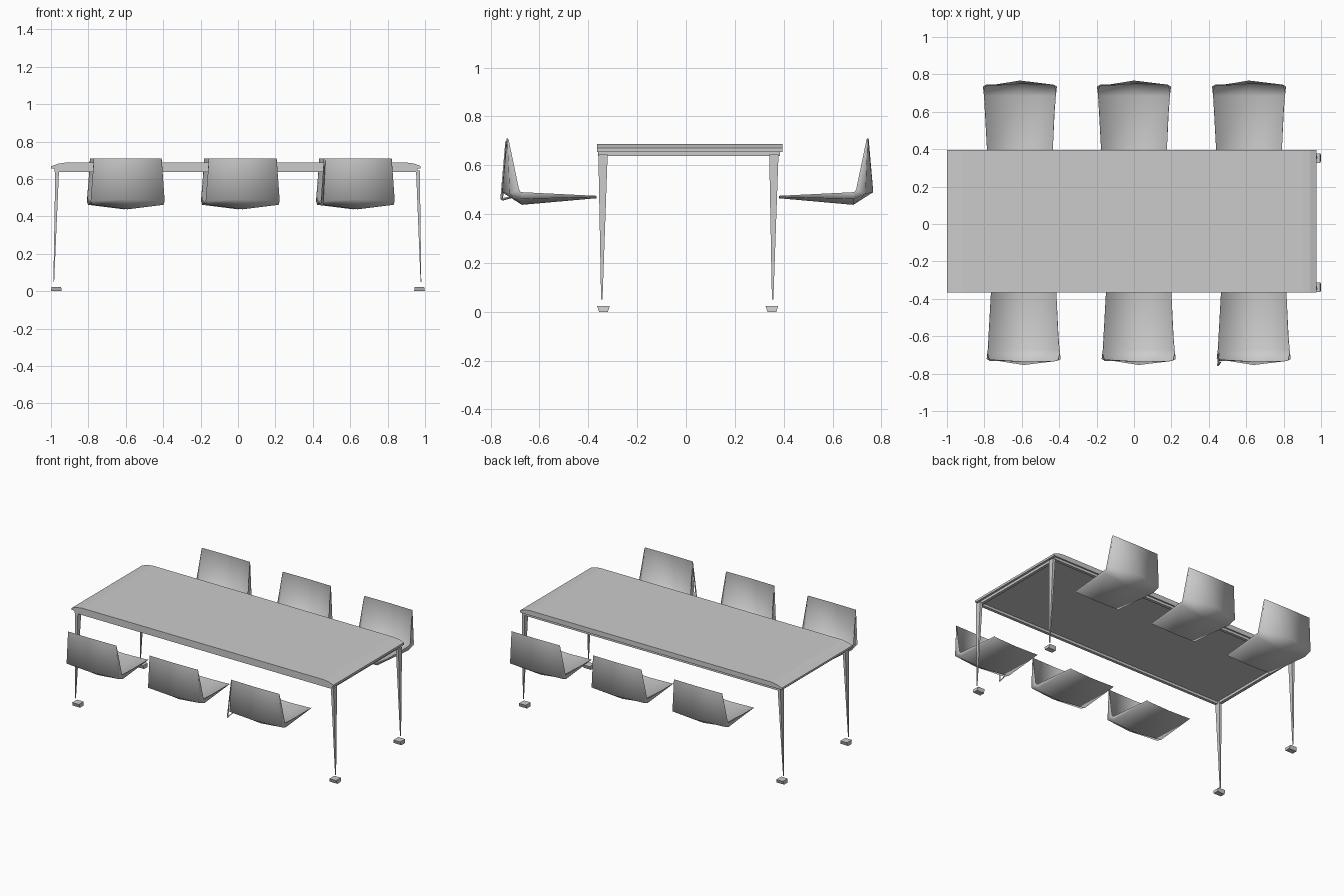
import bpy, bmesh
from mathutils import Vector

if "Cube" in bpy.data.objects:
    bpy.data.objects.remove(bpy.data.objects["Cube"])


def make_object(name, verts, faces, smooth=False):
    mesh = bpy.data.meshes.new(name)
    mesh.from_pydata(verts, [], faces)
    bm = bmesh.new()
    bm.from_mesh(mesh)
    bmesh.ops.recalc_face_normals(bm, faces=bm.faces)
    bm.to_mesh(mesh)
    bm.free()
    for p in mesh.polygons:
        p.use_smooth = smooth
    obj = bpy.data.objects.new(name, mesh)
    bpy.context.collection.objects.link(obj)
    return obj


def loft(name, bottom, top):
    """Closed solid between two outlines with the same number of points."""
    n = len(bottom)
    sides = [(i, (i + 1) % n, n + (i + 1) % n, n + i) for i in range(n)]
    return make_object(name, bottom + top,
                       sides + [tuple(range(n)), tuple(range(n, 2 * n))])


def rect(cx, cy, z, hx, hy):
    return [(cx - hx, cy - hy, z), (cx + hx, cy - hy, z),
            (cx + hx, cy + hy, z), (cx - hx, cy + hy, z)]


def strut(name, a, b, ra, rb):
    """Thin tapered bar from a to b."""
    a, b = Vector(a), Vector(b)
    axis = (b - a).normalized()
    u = axis.orthogonal().normalized()
    v = axis.cross(u)
    ring = lambda c, r: [tuple(c + s * r * u + t * r * v)
                         for s, t in ((-1, -1), (1, -1), (1, 1), (-1, 1))]
    return loft(name, ring(a, ra), ring(b, rb))


# Table top: end profile sloping down at both ends, extruded in y
Y0, Y1 = -0.365, 0.395
profile = [(-1.0, 0.655), (0.975, 0.655), (0.975, 0.67), (0.94, 0.683),
           (0.90, 0.688), (-0.92, 0.688), (-0.96, 0.682), (-1.0, 0.668)]
loft("table_top", [(x, Y0, z) for x, z in profile], [(x, Y1, z) for x, z in profile])

# Apron rails under the top
for name, cx, cy, hx, hy in (("front_rail", -0.01, -0.35, 0.97, 0.01),
                             ("back_rail", -0.01, 0.375, 0.97, 0.01),
                             ("left_rail", -0.97, 0.0125, 0.01, 0.36),
                             ("right_rail", 0.95, 0.0125, 0.01, 0.36)):
    loft(name, rect(cx, cy, 0.638, hx, hy), rect(cx, cy, 0.655, hx, hy))

# Needle legs with separate feet
for side, x_top, x_tip, x_foot in (("left", -0.967, -0.985, -0.971),
                                   ("right", 0.962, 0.978, 0.970)):
    for row, y_top, y_tip, y_foot in (("front", -0.34, -0.345, -0.338),
                                      ("back", 0.36, 0.355, 0.352)):
        loft(f"{row}_{side}_leg", rect(x_tip, y_tip, 0.05, 0.002, 0.003),
             rect(x_top, y_top, 0.645, 0.010, 0.019))
        loft(f"{row}_{side}_foot", rect(x_foot, y_foot, 0.0, 0.029, 0.018),
             rect(x_foot, y_foot, 0.024, 0.025, 0.026))

# Chair shell rows from seat front to back top: rim, shoulder, centre (x, y, z)
SHELL = [
    [(0.175, 0.380, 0.475), (0.170, 0.380, 0.470), (0, 0.380, 0.465)],
    [(0.190, 0.690, 0.490), (0.192, 0.685, 0.462), (0, 0.685, 0.438)],
    [(0.193, 0.697, 0.502), (0.198, 0.735, 0.482), (0, 0.767, 0.490)],
    [(0.182, 0.740, 0.708), (0.180, 0.745, 0.710), (0, 0.748, 0.710)],
]


def chair(name, cx, sign, inset):
    verts, faces = [], []
    for rim, shoulder, centre in SHELL:
        half = [rim, shoulder]
        row = [(-x, y, z) for x, y, z in half] + [centre] + half[::-1]
        verts += [(cx + x, sign * (y - inset), z) for x, y, z in row]
    for r in range(3):
        for c in range(4):
            i = r * 5 + c
            faces.append((i, i + 1, i + 6, i + 5))
    make_object(name, verts, faces, smooth=True)


# Three chairs on each long side
for i, x in enumerate((-0.59, 0.025, 0.64)):
    chair(f"front_chair_{i + 1}", x, -1, 0.013)
for i, x in enumerate((-0.61, 0.0, 0.615)):
    chair(f"back_chair_{i + 1}", x, 1, 0.0)

# Loose frame slivers beside the last front chair
strut("chair_frame_upright", (0.45, -0.755, 0.46), (0.465, -0.737, 0.70), 0.004, 0.002)
strut("chair_frame_base", (0.45, -0.755, 0.46), (0.455, -0.69, 0.475), 0.004, 0.002)
